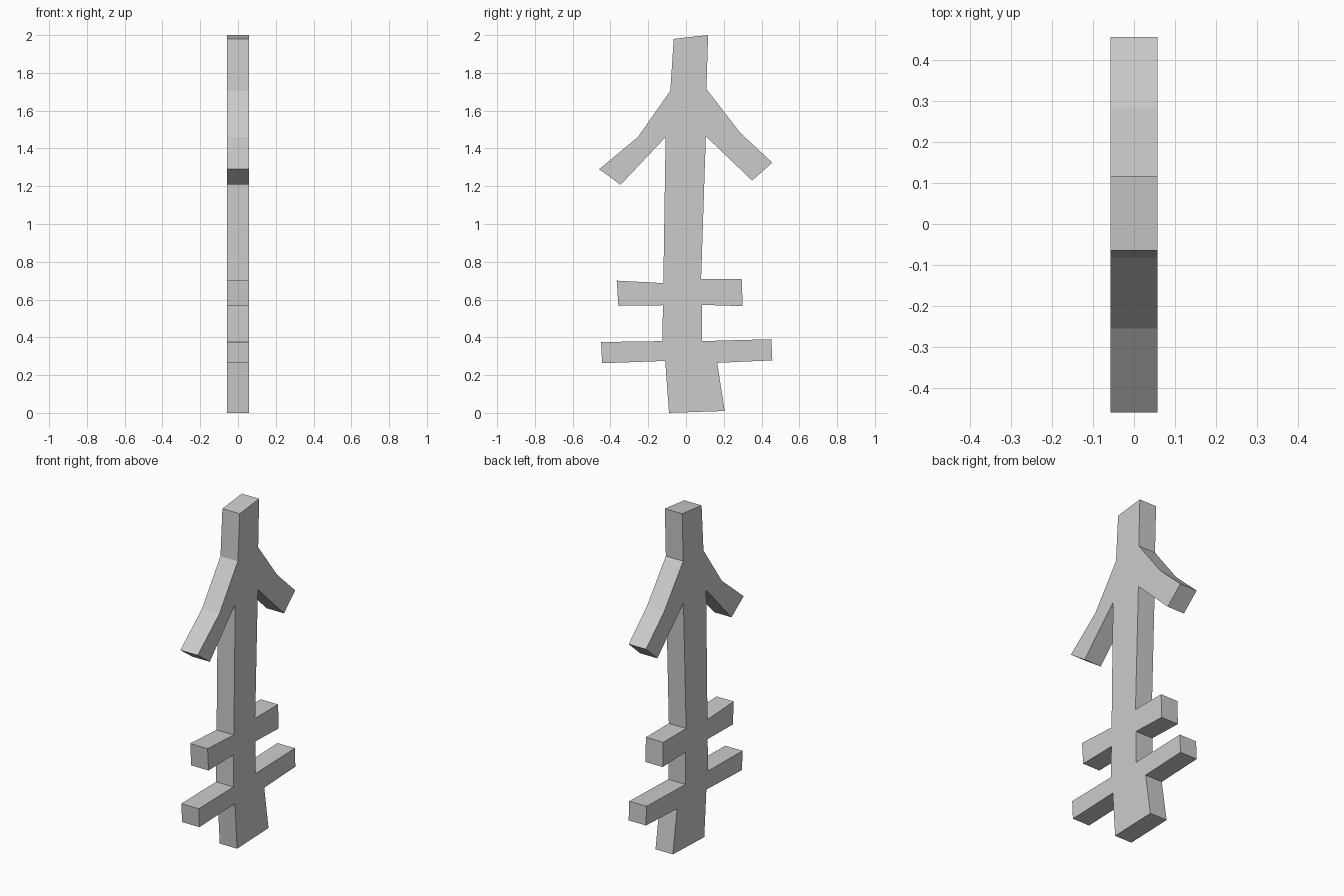
import bpy
import bmesh

cube = bpy.data.objects.get("Cube")
if cube:
    bpy.data.objects.remove(cube, do_unlink=True)

HALF_THICKNESS = 0.057

grey = bpy.data.materials.new("plain grey")
grey.use_nodes = True
colour = (0.6, 0.6, 0.6, 1)
grey.diffuse_color = colour
grey.node_tree.nodes["Principled BSDF"].inputs["Base Color"].default_value = colour

# Silhouette sections as (y, z), clockwise from the top of the post
head = [(-0.065, 1.98), (0.117, 2.0), (0.108, 1.715)]
back_barb = [(0.285, 1.485), (0.457, 1.325), (0.35, 1.23), (0.105, 1.465)]
back_upper_bar = [(0.08, 0.71), (0.295, 0.71), (0.3, 0.565), (0.085, 0.572)]
back_lower_bar = [(0.085, 0.38), (0.452, 0.39), (0.457, 0.278), (0.165, 0.265)]
foot = [(0.205, 0.01), (-0.09, 0), (-0.11, 0.275)]
front_lower_bar = [(-0.444, 0.263), (-0.45, 0.375), (-0.125, 0.38)]
front_upper_bar = [(-0.122, 0.57), (-0.358, 0.567), (-0.367, 0.7), (-0.12, 0.687)]
front_barb = [(-0.108, 1.46), (-0.346, 1.208), (-0.46, 1.29), (-0.255, 1.46), (-0.083, 1.705)]
profile = (head + back_barb + back_upper_bar + back_lower_bar + foot
           + front_lower_bar + front_upper_bar + front_barb)


def extrude_profile(name, points, half, material):
    """Flat-shaded slab cut from a (y, z) outline, centred on x = 0."""
    bm = bmesh.new()
    face = bm.faces.new([bm.verts.new((-half, y, z)) for y, z in points])
    result = bmesh.ops.extrude_face_region(bm, geom=[face], use_keep_orig=True)
    moved = [g for g in result["geom"] if isinstance(g, bmesh.types.BMVert)]
    bmesh.ops.translate(bm, verts=moved, vec=(2 * half, 0, 0))
    bmesh.ops.recalc_face_normals(bm, faces=bm.faces)
    mesh = bpy.data.meshes.new(name)
    bm.to_mesh(mesh)
    bm.free()
    mesh.materials.append(material)
    obj = bpy.data.objects.new(name, mesh)
    bpy.context.collection.objects.link(obj)
    return obj


# Post with barbs and crossbars
extrude_profile("arrow_post", profile, HALF_THICKNESS, grey)
